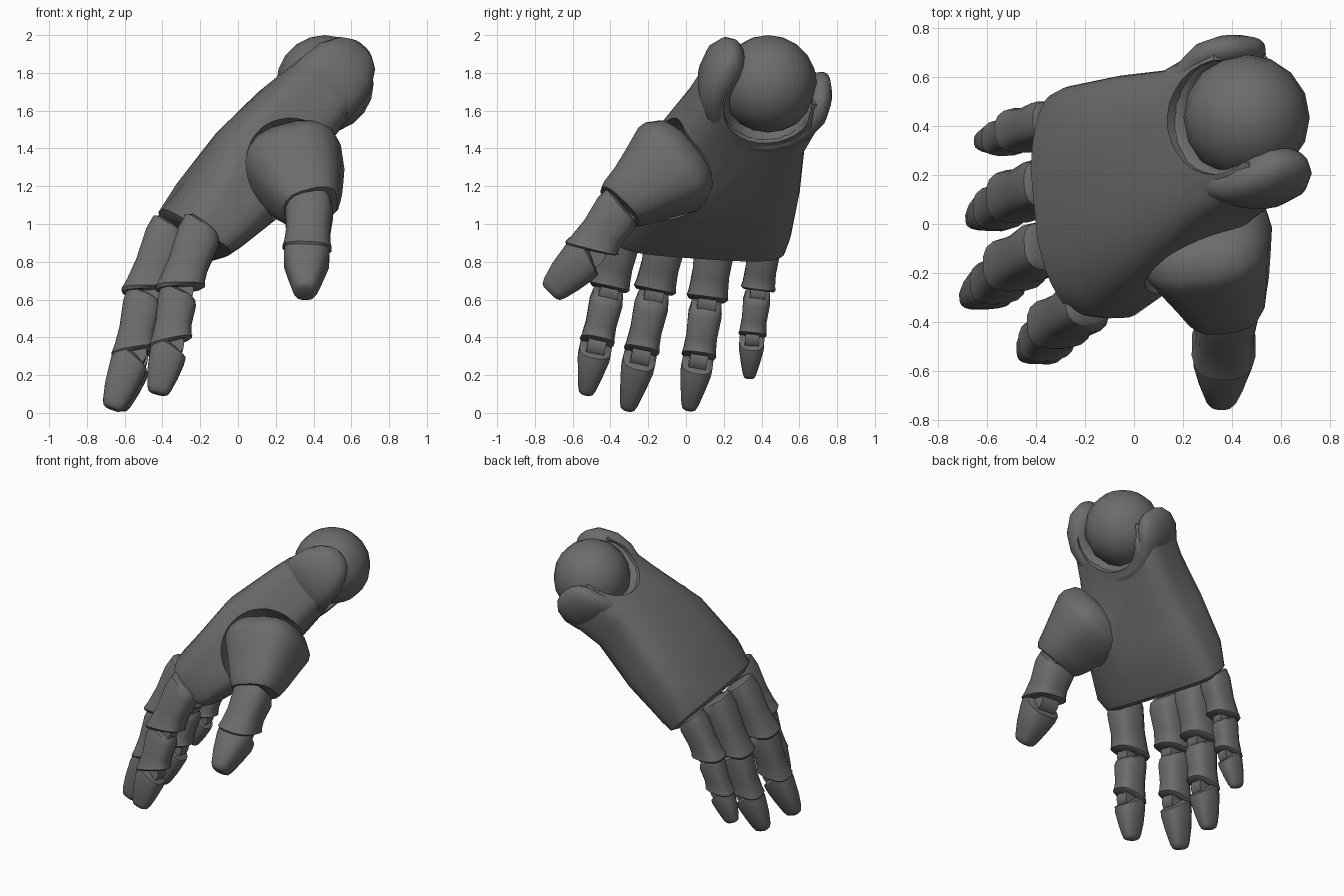
import bpy, bmesh, math
from mathutils import Vector as V, Matrix

if "Cube" in bpy.data.objects:
    bpy.data.objects.remove(bpy.data.objects["Cube"])

mat = bpy.data.materials.new("dark_grey")
mat.diffuse_color = (0.15, 0.15, 0.15, 1)
mat.use_nodes = True
mat.node_tree.nodes["Principled BSDF"].inputs["Base Color"].default_value = mat.diffuse_color


def shade(ob, angle):
    bpy.ops.object.select_all(action='DESELECT')
    ob.select_set(True)
    bpy.context.view_layer.objects.active = ob
    bpy.ops.object.shade_smooth_by_angle(angle=math.radians(angle))


def finish(bm, name, angle=40):
    bmesh.ops.recalc_face_normals(bm, faces=bm.faces[:])
    me = bpy.data.meshes.new(name)
    bm.to_mesh(me)
    bm.free()
    ob = bpy.data.objects.new(name, me)
    bpy.context.collection.objects.link(ob)
    me.materials.append(mat)
    shade(ob, angle)
    return ob


def loft(name, rings, angle=40):
    bm = bmesh.new()
    loops = [[bm.verts.new(p) for p in r] for r in rings]
    n = len(loops[0])
    for a, b in zip(loops, loops[1:]):
        for i in range(n):
            j = (i + 1) % n
            bm.faces.new((a[i], a[j], b[j], b[i]))
    bm.faces.new(loops[0])
    bm.faces.new(loops[-1])
    return finish(bm, name, angle)


def rounded(n, power):
    # unit rounded square, as (u, v) pairs
    out = []
    for i in range(n):
        c, s = (f(math.tau * (i + 0.5) / n) for f in (math.cos, math.sin))
        out.append((math.copysign(abs(c) ** power, c), math.copysign(abs(s) ** power, s)))
    return out


def sphere(name, centre, r, seg=16):
    bm = bmesh.new()
    bmesh.ops.create_uvsphere(bm, u_segments=seg, v_segments=seg * 5 // 8, radius=r,
                              matrix=Matrix.Translation(centre))
    return finish(bm, name, 60)


def cylinder(name, centre, axis, r, length):
    bm = bmesh.new()
    m = Matrix.Translation(centre) @ axis.to_track_quat('Z', 'Y').to_matrix().to_4x4()
    bmesh.ops.create_cone(bm, cap_ends=True, segments=28, radius1=r, radius2=r, depth=length, matrix=m)
    return finish(bm, name)


def cut(target, cutter):
    cutter.hide_render = True
    mod = target.modifiers.new("cut", 'BOOLEAN')
    mod.operation, mod.object, mod.solver = 'DIFFERENCE', cutter, 'EXACT'
    bpy.context.view_layer.objects.active = target
    bpy.ops.object.modifier_apply(modifier=mod.name)
    bpy.data.objects.remove(cutter)


# Palm: sections from wrist to knuckles
# corners: back/index, back/little, palm/little, palm/index, then the arch of the back
sections = [
    ((.48, .17, 1.99), (.29, .74, 1.80), (.54, .74, 1.60), (.72, .16, 1.81), 0),
    ((.39, .13, 1.95), (.20, .72, 1.74), (.50, .72, 1.47), (.71, .12, 1.70), 0),
    ((.21, .00, 1.77), (.06, .63, 1.65), (.30, .63, 1.30), (.54, .00, 1.46), .01),
    ((-.03, -.22, 1.53), (-.13, .61, 1.43), (.08, .60, 1.04), (.34, -.20, 1.09), .03),
    ((-.20, -.39, 1.19), (-.33, .57, 1.17), (-.15, .55, .82), (.07, -.38, .89), .06),
    ((-.30, -.38, 1.04), (-.385, .54, .98), (-.20, .52, .785), (.0, -.37, .845), .10),
    ((-.30, -.32, 1.00), (-.375, .48, .95), (-.24, .47, .80), (-.07, -.31, .855), .09),
]
rings = []
for bi, bp, pp, pi, arch in sections:
    bi, bp, pp, pi = map(V, (bi, bp, pp, pi))
    ring = []
    for u, v in rounded(32, 0.5):
        s, t = (u + 1) / 2, (v + 1) / 2
        p = bi.lerp(bp, s).lerp(pi.lerp(pp, s), t)
        ring.append(p + V((-.74, 0, .67)) * arch * (1 - u * u) * (1 - t))
    rings.append(ring)
palm = loft("palm", rings, 45)

# Wrist ball in a forked socket
wrist = V((.46, .435, 1.742))
along = V((-.64, -.31, -.70)).normalized()
across = V((.72, -.01, -.65)).normalized()
cut(palm, cylinder("socket_cutter", wrist, across, .235, 1))
cut(palm, cylinder("slot_cutter", wrist - along * .16, across, .235, 1))
sphere("wrist_ball", wrist, .258)

# Rounded U-shaped rim hugging the ball: (degrees, radial half, axial half)
lateral = across.cross(along).normalized()
if lateral.y < 0:
    lateral = -lateral
rim = []
for deg, hr, ha in [(-132, .03, .04), (-128, .065, .09), (-118, .09, .14), (-100, .095, .185),
                    (-80, .095, .20), (-60, .09, .205), (-40, .085, .21), (-20, .08, .215),
                    (0, .08, .215), (20, .08, .21), (40, .08, .20), (60, .075, .19),
                    (80, .075, .18), (95, .065, .16), (106, .05, .11), (111, .02, .05)]:
    a = math.radians(deg)
    out = along * math.cos(a) + lateral * math.sin(a)
    shift = across * (.02 if deg < -50 else 0)
    rim.append([wrist + shift + out * (.282 + u * hr) + across * (v * ha) for u, v in rounded(20, .85)])
loft("wrist_socket_rim", rim, 60)

# Thumb recess
thumb_base = V((.30, -.09, 1.295))
cut(palm, sphere("thumb_cutter", thumb_base + V((.01, -.055, -.01)), .29, 32))
shade(palm, 40)

# profile rows: fraction along, width, thickness, skew (back side reaches further)
PHALANX = [(.0, .70, .70, -.2), (.04, .9, .9, -.25), (.2, 1, 1, -.1), (.6, .92, .92, 0),
           (.84, .97, .98, .25), (.93, 1.03, 1.05, .4), (.97, .9, .94, .4)]
TIP = [(.0, .75, .7, -.35), (.06, .98, 1.0, -.35), (.25, .98, 1.0, -.15), (.6, .76, .86, 0),
       (.88, .55, .66, 0), (.97, .44, .54, 0), (1.0, .3, .38, 0)]
THUMB_ROOT = [(-.50, .35, .35, 0), (-.46, 1.0, 1.0, 0), (-.34, 1.42, 1.42, 0), (-.12, 1.65, 1.65, 0),
              (.03, 1.66, 1.66, 0), (.4, 1.44, 1.36, 0), (.75, 1.22, 1.1, 0),
              (.98, 1.05, .96, .1), (1.07, .92, .84, .1)]


def segment(name, p, q, hw, ht, back, profile):
    axis = q - p
    side = axis.cross(back).normalized()
    up = side.cross(axis).normalized()
    rings = []
    for f, w, t, skew in profile:
        rings.append([p + axis * f + side * (u * w * hw)
                      + up * (v * t * ht) + axis.normalized() * (v * skew * ht)
                      for u, v in rounded(16, 0.72)])
    loft(name, rings, 42)
    return side


def digit(name, pts, sizes, back, root=None):
    pts = [V(p) for p in pts]
    for i, (hw, ht) in enumerate(sizes):
        profile = TIP if i == 2 else PHALANX
        if i == 0 and root:
            profile = root
        side = segment(f"{name}_segment_{i + 1}", pts[i], pts[i + 1], hw, ht, back, profile)
        if i:
            cylinder(f"{name}_joint_{i}", pts[i], side, ht * .74, hw * 1.1)


# Fingers
BACK = V((-1, 0, .2))
digit("index_finger", [(-.185, -.325, 1.0), (-.315, -.41, .645), (-.36, -.475, .36), (-.425, -.53, .10)],
      [(.105, .118), (.09, .105), (.088, .098)], BACK)
digit("middle_finger", [(-.355, -.09, .99), (-.495, -.17, .63), (-.56, -.24, .31), (-.665, -.31, .02)],
      [(.11, .118), (.092, .105), (.09, .10)], BACK)
digit("ring_finger", [(-.355, .165, .97), (-.485, .11, .585), (-.55, .065, .285), (-.64, .015, .02)],
      [(.108, .116), (.09, .102), (.085, .097)], BACK)
digit("little_finger", [(-.335, .42, .93), (-.465, .38, .64), (-.53, .35, .40), (-.615, .335, .19)],
      [(.09, .102), (.073, .088), (.068, .082)], BACK)

# Thumb
digit("thumb", [thumb_base, (.38, -.335, 1.105), (.365, -.51, .855), (.355, -.72, .635)],
      [(.16, .16), (.128, .13), (.124, .118)], V((0, -1, .5)), THUMB_ROOT)
